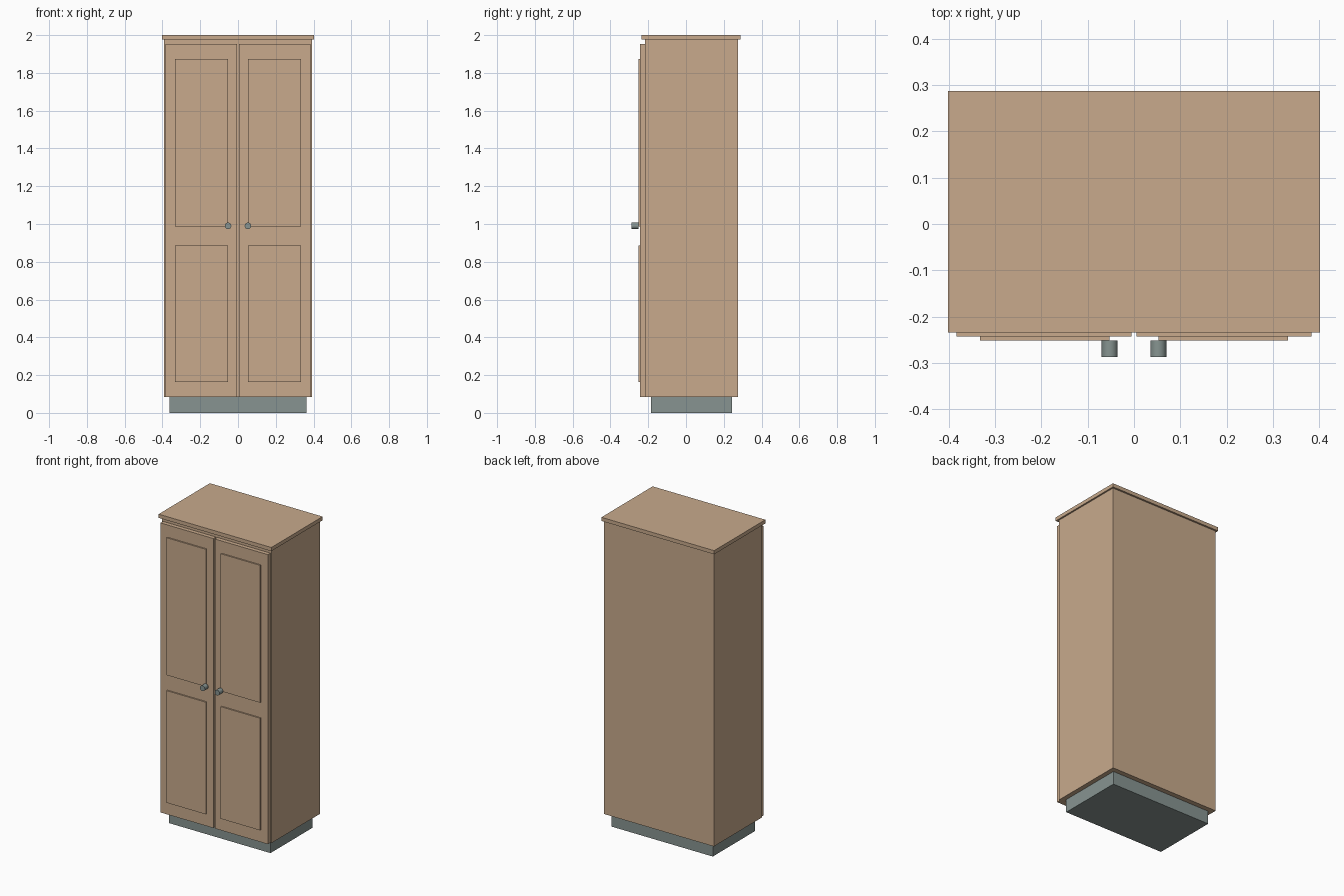
import bpy, math

if "Cube" in bpy.data.objects:
    bpy.data.objects.remove(bpy.data.objects["Cube"])


def material(name, rgb):
    m = bpy.data.materials.new(name)
    m.diffuse_color = (*rgb, 1.0)
    m.use_nodes = True
    m.node_tree.nodes["Principled BSDF"].inputs["Base Color"].default_value = m.diffuse_color
    return m


wood = material("tan wood", (0.578, 0.402, 0.262))
slate = material("slate grey", (0.242, 0.296, 0.283))


def box(name, x, y, z, mat):
    """Box from (min, max) ranges on each axis."""
    bpy.ops.mesh.primitive_cube_add(size=1, location=[(a + b) / 2 for a, b in (x, y, z)])
    o = bpy.context.object
    o.name = name
    o.scale = [b - a for a, b in (x, y, z)]
    bpy.ops.object.transform_apply(location=False, rotation=False, scale=True)
    o.data.materials.append(mat)
    return o


# Plinth, body and overhanging top
box("plinth", (-0.362, 0.362), (-0.186, 0.244), (0, 0.085), slate)
box("cabinet_body", (-0.392, 0.392), (-0.217, 0.276), (0.085, 1.976), wood)
box("top_board", (-0.402, 0.402), (-0.2345, 0.2875), (1.976, 2.0), wood)

# Mirrored doors, each with two raised panels and a round knob
for side, s in (("left", -1), ("right", 1)):
    def span(a, b):
        return tuple(sorted((s * a, s * b)))

    box(side + "_door", span(0.0054, 0.383), (-0.243, -0.217), (0.085, 1.952), wood)
    for level, z in (("lower", (0.164, 0.887)), ("upper", (0.987, 1.873))):
        box(f"{side}_{level}_panel", span(0.053, 0.333), (-0.2518, -0.243), z, wood)

    bpy.ops.mesh.primitive_cylinder_add(vertices=24, radius=0.0172, depth=0.0357,
                                        location=(s * 0.0525, -0.26965, 0.99),
                                        rotation=(math.pi / 2, 0, 0))
    knob = bpy.context.object
    knob.name = side + "_knob"
    knob.data.materials.append(slate)
    bpy.ops.object.shade_smooth_by_angle(angle=math.radians(30))
